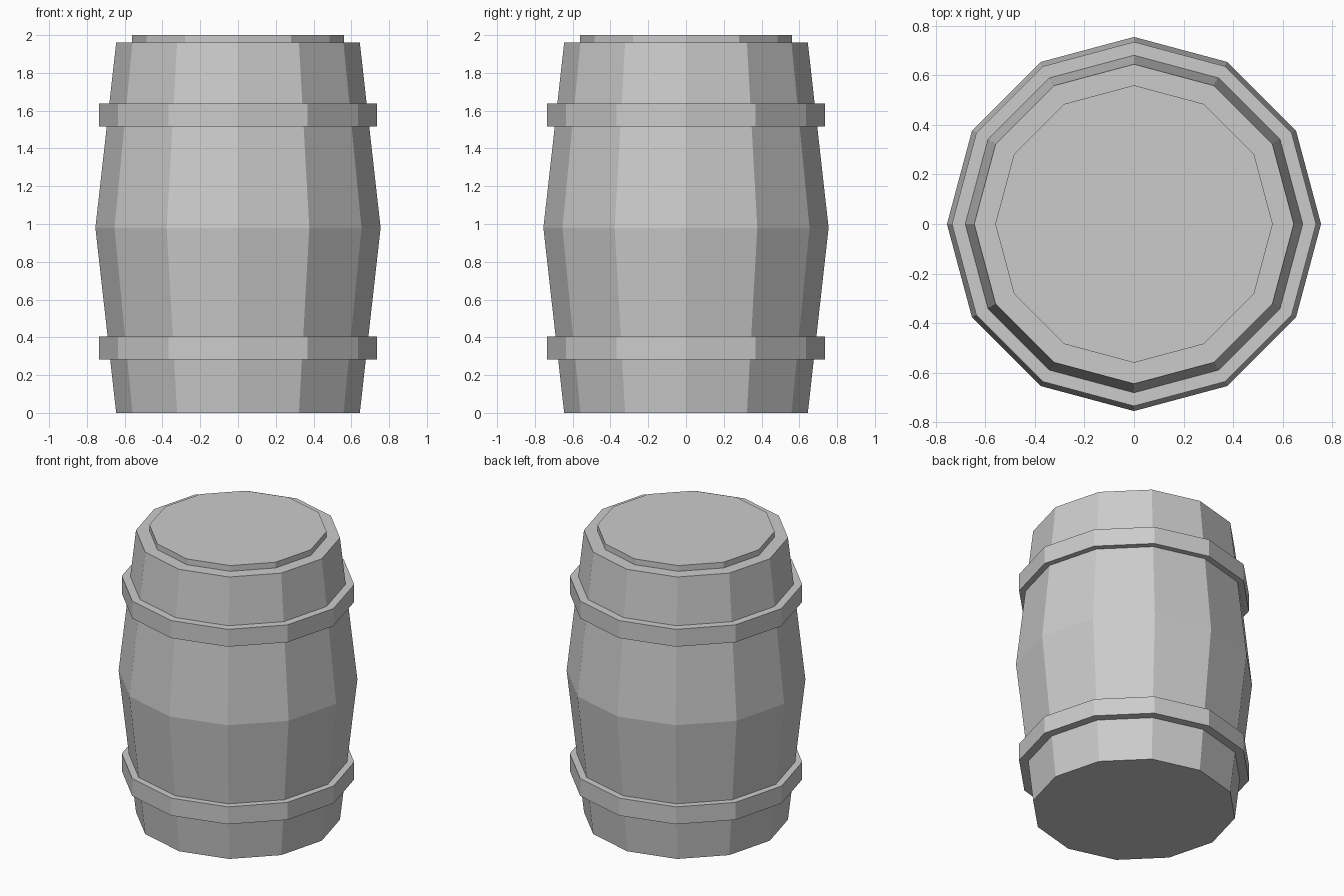
import bpy
import bmesh
from math import cos, sin, pi

cube = bpy.data.objects.get("Cube")
if cube:
    bpy.data.objects.remove(cube, do_unlink=True)

SIDES = 12

# One plain grey for every part
grey = bpy.data.materials.new("plain_grey")
grey.use_nodes = True
colour = (0.6, 0.6, 0.6, 1)
grey.diffuse_color = colour
grey.node_tree.nodes["Principled BSDF"].inputs["Base Color"].default_value = colour


def lathe(name, profile, capped=True):
    """Turn (radius, z) points into a faceted solid; uncapped profiles close into a ring."""
    bm = bmesh.new()
    rings = [[bm.verts.new((r * cos(2 * pi * i / SIDES), r * sin(2 * pi * i / SIDES), z))
              for i in range(SIDES)] for r, z in profile]
    pairs = list(zip(rings, rings[1:]))
    if capped:
        bm.faces.new(rings[0])
        bm.faces.new(rings[-1])
    else:
        pairs.append((rings[-1], rings[0]))
    for low, high in pairs:
        for i in range(SIDES):
            j = (i + 1) % SIDES
            bm.faces.new((low[i], low[j], high[j], high[i]))
    bmesh.ops.recalc_face_normals(bm, faces=bm.faces)
    mesh = bpy.data.meshes.new(name)
    bm.to_mesh(mesh)
    bm.free()
    mesh.materials.append(grey)
    obj = bpy.data.objects.new(name, mesh)
    bpy.context.collection.objects.link(obj)
    return obj


# Bulging body with the raised lid stepped in on top
lathe("barrel_body", [(0.645, 0), (0.755, 0.98), (0.645, 1.96), (0.56, 1.96), (0.56, 2)])

# Straight hoops around the body
for name, z in (("lower_hoop", 0.283), ("upper_hoop", 1.517)):
    lathe(name, [(0.66, z), (0.735, z), (0.735, z + 0.121), (0.66, z + 0.121)], capped=False)
